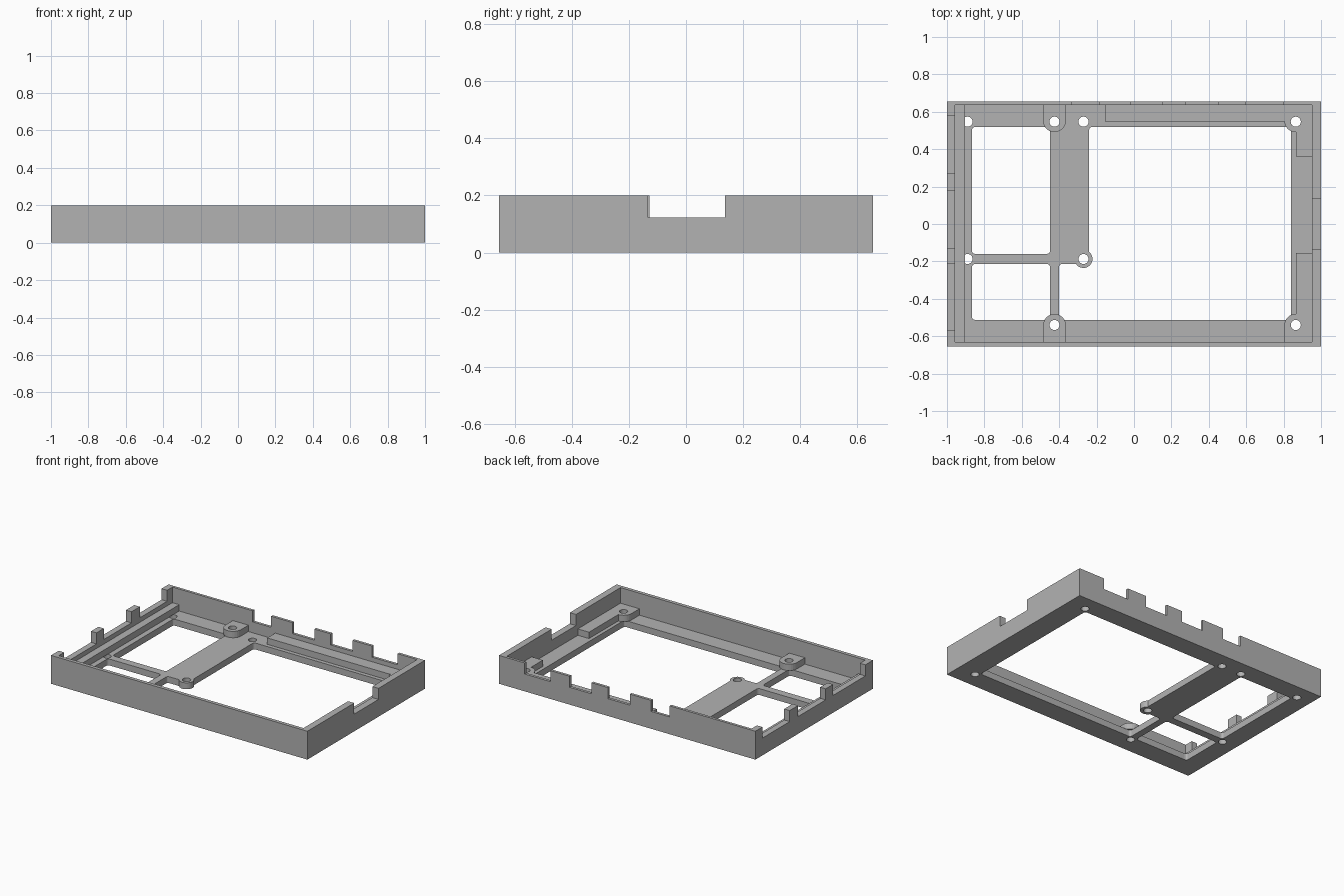
import bpy, bmesh, math

if "Cube" in bpy.data.objects:
    bpy.data.objects.remove(bpy.data.objects["Cube"], do_unlink=True)

grey = bpy.data.materials.new("plain grey")
grey.use_nodes = True
GREY = (0.45, 0.45, 0.45, 1)
grey.diffuse_color = GREY
grey.node_tree.nodes["Principled BSDF"].inputs["Base Color"].default_value = GREY

FLOOR, PAD, NOTCH, TOP = 0.045, 0.09, 0.122, 0.2
LEFT, RIGHT, FRONT, BACK = -0.957, 0.952, -0.63, 0.636   # inner wall faces


def prism(name, outline, z0, z1, fillet=0):
    """Extrude a flat outline; optionally round its square corners."""
    bm = bmesh.new()
    face = bm.faces.new([bm.verts.new((x, y, z0)) for x, y in outline])
    up = bmesh.ops.extrude_face_region(bm, geom=[face])["geom"]
    for v in up:
        if isinstance(v, bmesh.types.BMVert):
            v.co.z = z1
    bmesh.ops.recalc_face_normals(bm, faces=bm.faces)
    if fillet:
        corners = [e for e in bm.edges
                   if abs(e.verts[0].co.z - e.verts[1].co.z) > 0.01
                   and e.calc_face_angle() > 1.3]
        bmesh.ops.bevel(bm, geom=corners, offset=fillet, segments=3,
                        profile=0.5, affect='EDGES')
    mesh = bpy.data.meshes.new(name)
    bm.to_mesh(mesh)
    bm.free()
    mesh.materials.append(grey)
    ob = bpy.data.objects.new(name, mesh)
    bpy.context.collection.objects.link(ob)
    return ob


def rect(x0, x1, y0, y1):
    return [(x0, y0), (x1, y0), (x1, y1), (x0, y1)]


def arc(cx, cy, r, a0, a1, n=12):
    angles = [math.radians(a0 + (a1 - a0) * i / n) for i in range(n + 1)]
    return [(cx + r * math.cos(a), cy + r * math.sin(a)) for a in angles]


def cut(ob, cutter):
    mod = ob.modifiers.new("cut", 'BOOLEAN')
    mod.operation, mod.solver, mod.object = 'DIFFERENCE', 'EXACT', cutter
    bpy.context.view_layer.objects.active = ob
    bpy.ops.object.modifier_apply(modifier=mod.name)
    bpy.data.objects.remove(cutter, do_unlink=True)


def drill(ob, x, y):
    cut(ob, prism("drill", arc(x, y, 0.027, 0, 345, 23), -0.1, 0.3))


# Tray with its cavity
tray = prism("tray", rect(-1, 1, -0.655, 0.655), 0, TOP)
cut(tray, prism("cavity", rect(LEFT, RIGHT, FRONT, BACK), FLOOR, 0.3))

# Notches in the tops of the side and back walls
for y0, y1 in [(0.273, 0.577), (-0.128, 0.18), (-0.57, -0.21)]:
    cut(tray, prism("notch", rect(-1.1, -0.94, y0, y1), NOTCH, 0.3))
cut(tray, prism("notch", rect(0.94, 1.1, -0.134, 0.137), NOTCH, 0.3))
for x0, x1 in [(-0.331, -0.187), (-0.02, 0.15), (0.278, 0.449), (0.6, 0.8)]:
    cut(tray, prism("notch", rect(x0, x1, 0.62, 0.7), NOTCH, 0.3))

# Floor windows, leaving crossbars and a plate with a rounded screw lug
main_window = [(-0.24, 0.519), (0.84, 0.519), (0.84, -0.513), (-0.401, -0.513),
               (-0.401, -0.214)] + arc(-0.27, -0.187, 0.048, 214, 411, 20)
for outline in (main_window, rect(-0.866, -0.449, -0.16, 0.519),
                rect(-0.866, -0.449, -0.513, -0.214)):
    cut(tray, prism("window", outline, -0.1, 0.3, 0.016))

# Screw holes in the floor
for x, y in [(-0.89, 0.547), (-0.425, 0.547), (-0.27, 0.547), (0.865, 0.547),
             (-0.89, -0.187), (-0.27, -0.187), (-0.425, -0.54), (0.865, -0.54)]:
    drill(tray, x, y)

# Raised rail along the right-hand wall
prism("side_rail", rect(LEFT, -0.904, FRONT, BACK), FLOOR, PAD)

# Raised bosses and corner ledges
back_boss = prism("back_boss", [(-0.486, BACK)] + arc(-0.425, 0.552, 0.061, 180, 360)
                  + [(-0.364, BACK)], FLOOR, PAD)
drill(back_boss, -0.425, 0.547)
front_boss = prism("front_boss", [(-0.364, FRONT)] + arc(-0.425, -0.542, 0.061, 0, 180)
                   + [(-0.486, FRONT)], FLOOR, PAD)
drill(front_boss, -0.425, -0.54)
back_ledge = prism("back_corner_ledge",
                   [(-0.155, BACK), (-0.155, 0.547), (0.804, 0.547)]
                   + arc(0.865, 0.552, 0.061, 180, 270, 8)
                   + [(0.865, 0.36), (RIGHT, 0.36), (RIGHT, BACK)], FLOOR, PAD)
drill(back_ledge, 0.865, 0.547)
front_ledge = prism("front_corner_ledge",
                    [(RIGHT, FRONT), (RIGHT, -0.155), (0.865, -0.155)]
                    + arc(0.865, -0.542, 0.061, 90, 180, 8)
                    + [(0.804, FRONT)], FLOOR, PAD)
drill(front_ledge, 0.865, -0.54)
